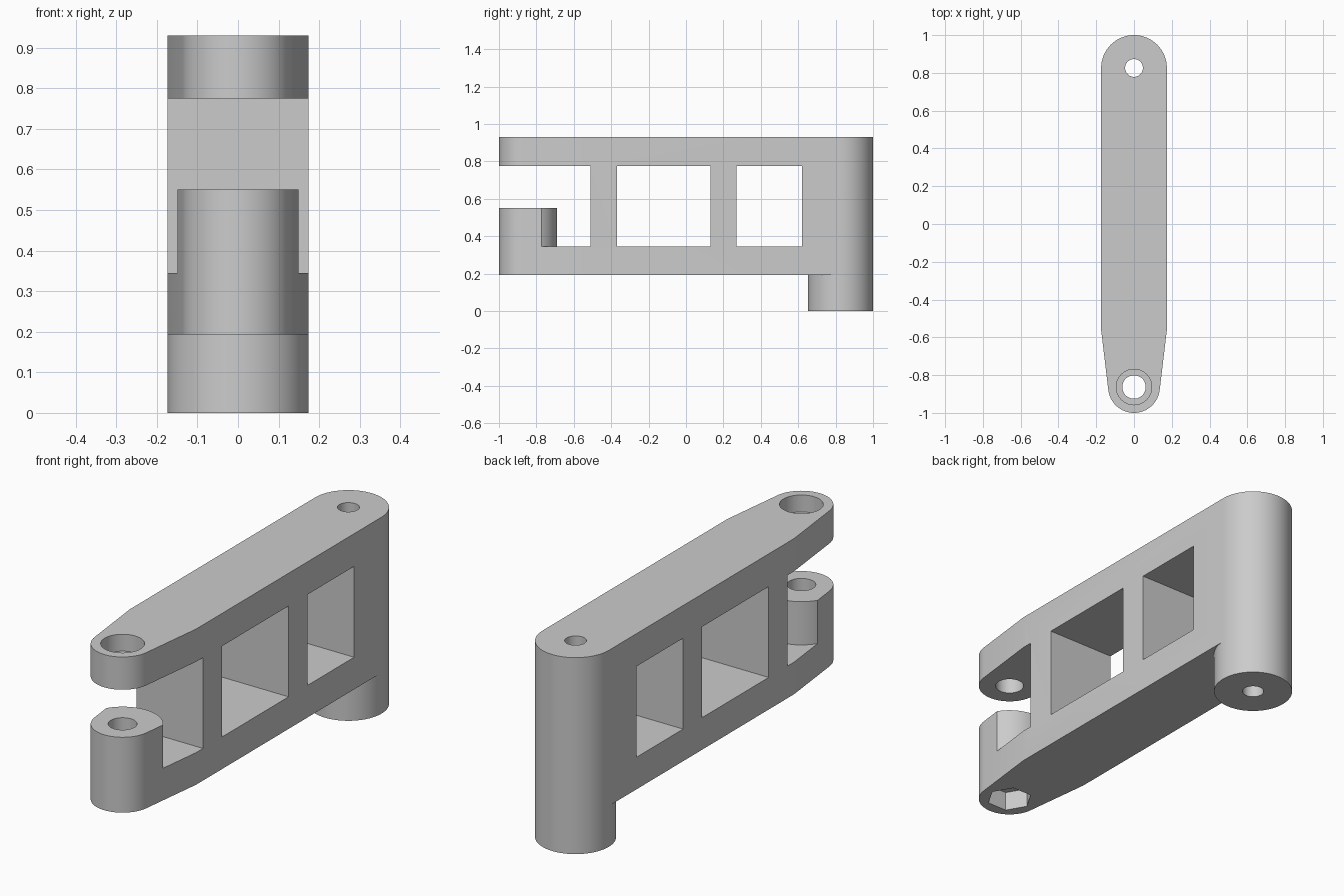
import bpy, bmesh, math

if "Cube" in bpy.data.objects:
    bpy.data.objects.remove(bpy.data.objects["Cube"], do_unlink=True)

# Main dimensions
FRONT_Y, FRONT_R = -0.863, 0.137
BACK_Y, BACK_R = 0.826, 0.174
BOTTOM, SHELF, BOSS_TOP, ROOF, TOP = 0.193, 0.345, 0.55, 0.775, 0.93
TAPER_Y, TAPER_DEG = -0.56, 6.8
SLOT_Y = -0.51

grey = bpy.data.materials.new("Matte grey")
grey.diffuse_color = (0.6, 0.6, 0.6, 1)
grey.use_nodes = True
grey.node_tree.nodes["Principled BSDF"].inputs["Base Color"].default_value = (0.6, 0.6, 0.6, 1)


def arc(cy, r, start, end, steps):
    """Points of an arc centred on x = 0, angles in degrees."""
    pts = []
    for i in range(steps + 1):
        a = math.radians(start + (end - start) * i / steps)
        pts.append((r * math.cos(a), cy + r * math.sin(a)))
    return pts


def circle(cy, r, n=64):
    return arc(cy, r, 0, 360, n)[:-1]


def rect(y0, y1, half=0.4):
    return [(-half, y0), (half, y0), (half, y1), (-half, y1)]


def prism(name, outline, z0, z1):
    """Closed solid made by raising a flat outline from z0 to z1."""
    bm = bmesh.new()
    base = bm.faces.new([bm.verts.new((x, y, z0)) for x, y in outline])
    raised = bmesh.ops.extrude_face_region(bm, geom=[base])
    verts = [v for v in raised["geom"] if isinstance(v, bmesh.types.BMVert)]
    bmesh.ops.translate(bm, verts=verts, vec=(0, 0, z1 - z0))
    bmesh.ops.recalc_face_normals(bm, faces=bm.faces)
    mesh = bpy.data.meshes.new(name)
    bm.to_mesh(mesh)
    bm.free()
    mesh.materials.append(grey)
    obj = bpy.data.objects.new(name, mesh)
    bpy.context.collection.objects.link(obj)
    return obj


def activate(obj):
    bpy.ops.object.select_all(action='DESELECT')
    obj.select_set(True)
    bpy.context.view_layer.objects.active = obj


def cut(obj, outline, z0, z1):
    """Subtract a prism from the object."""
    cutter = prism("cutter", outline, z0, z1)
    cutter.hide_render = True
    mod = obj.modifiers.new("cut", 'BOOLEAN')
    mod.operation = 'DIFFERENCE'
    mod.solver = 'EXACT'
    mod.object = cutter
    activate(obj)
    bpy.ops.object.modifier_apply(modifier=mod.name)
    bpy.data.objects.remove(cutter, do_unlink=True)


# Arm body: rounded at both ends, tapered towards the front
outline = (arc(BACK_Y, BACK_R, 0, 180, 32)
           + [(-BACK_R, TAPER_Y)]
           + arc(FRONT_Y, FRONT_R, 180 + TAPER_DEG, 360 - TAPER_DEG, 32)
           + [(BACK_R, TAPER_Y)])
arm = prism("arm_body", outline, BOTTOM, TOP)

# Two side windows
for y0, y1 in ((-0.37, 0.13), (0.27, 0.62)):
    cut(arm, rect(y0, y1), SHELF, ROOF)

# Front fork opening, leaving a round-backed boss on the lower arm
cut(arm, rect(-1.2, SLOT_Y), BOSS_TOP, ROOF)
boss_back = arc(FRONT_Y, BACK_R, 10, 170, 40)
edge_y = boss_back[0][1]
cut(arm, boss_back + [(-0.4, edge_y), (-0.4, SLOT_Y), (0.4, SLOT_Y), (0.4, edge_y)],
    SHELF, BOSS_TOP + 0.1)

# Front bolt hole with counterbore above and hexagonal nut pocket below
cut(arm, circle(FRONT_Y, 0.062), 0.1, 1.1)
cut(arm, circle(FRONT_Y, 0.094), TOP - 0.08, 1.1)
cut(arm, circle(FRONT_Y, 0.1, 6), 0.1, BOTTOM + 0.09)

# Rear pivot post below the arm
post = prism("pivot_post", circle(BACK_Y, BACK_R), 0, BOTTOM)

# Rear pivot hole through arm and post
for part in (arm, post):
    cut(part, circle(BACK_Y, 0.047), -0.1, 1.1)
    activate(part)
    bpy.ops.object.shade_smooth_by_angle(angle=math.radians(25))
